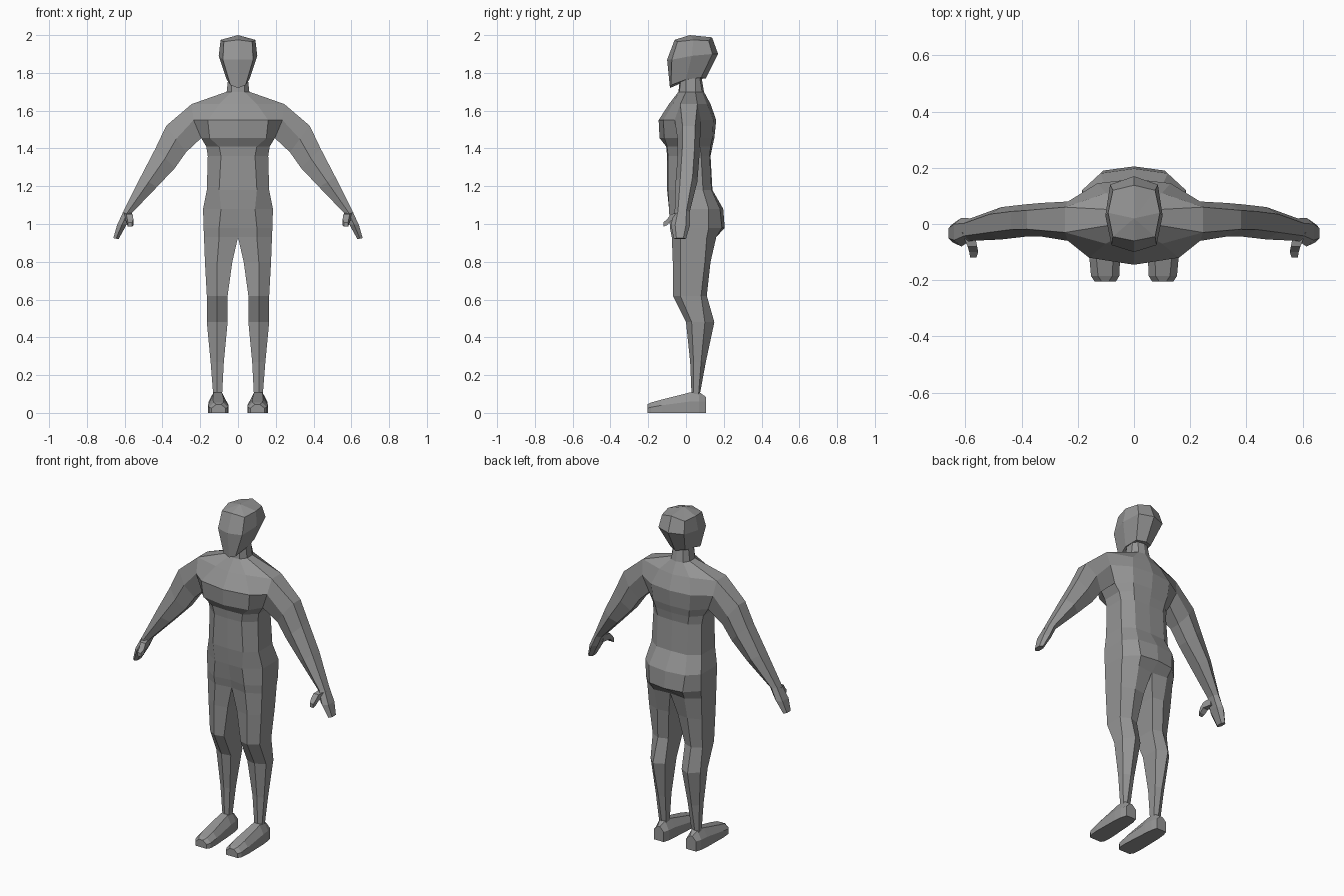
import bpy, bmesh

grey = bpy.data.materials.new("mid_grey")
grey.diffuse_color = (0.3, 0.3, 0.3, 1)


def add_loft(bm, rings, closed=True, skip=lambda i, j: False, caps=(False, False)):
    """Join consecutive rings of points with quads."""
    vs = [[bm.verts.new(p) for p in r] for r in rings]
    n = len(rings[0])
    for i in range(len(vs) - 1):
        for j in range(n if closed else n - 1):
            if not skip(i, j):
                k = (j + 1) % n
                bm.faces.new((vs[i][j], vs[i][k], vs[i + 1][k], vs[i + 1][j]))
    for ring, cap in ((vs[0], caps[0]), (vs[-1], caps[1])):
        if cap:
            bm.faces.new(ring)


def finish(name, bm):
    """Weld, mirror across x and colour."""
    bmesh.ops.remove_doubles(bm, verts=bm.verts, dist=0.0005)
    bmesh.ops.dissolve_degenerate(bm, edges=bm.edges, dist=0.0005)
    bmesh.ops.recalc_face_normals(bm, faces=bm.faces)
    me = bpy.data.meshes.new(name)
    bm.to_mesh(me)
    bm.free()
    me.materials.append(grey)
    ob = bpy.data.objects.new(name, me)
    bpy.context.collection.objects.link(ob)
    m = ob.modifiers.new("mirror", 'MIRROR')
    m.use_clip = True
    return ob


# Body half sections:
# z, inner x, inner front y, front x, front y, side x, side y front/back, back x, back y, inner back y
legs = [
    (0.08, .085, .035, .11, .03, .13, .04, .065, .11, .07, .065),
    (0.27, .075, .03, .11, .022, .145, .04, .08, .11, .105, .09),
    (0.48, .055, .01, .11, 0, .165, .03, .10, .115, .15, .12),
    (0.62, .055, -.055, .11, -.07, .165, -.03, .08, .11, .11, .09),
    (0.80, .03, -.055, .11, -.07, .175, -.03, .10, .10, .13, .12),
]
torso = [
    (0.93, 0, -.06, .10, -.075, .18, -.03, .11, .10, .16, .15),
    (0.98, 0, -.07, .10, -.085, .182, -.03, .12, .11, .19, .205),
    (1.08, 0, -.09, .09, -.09, .185, -.03, .12, .12, .18, .197),
    (1.18, 0, -.10, .10, -.095, .165, -.04, .09, .10, .135, .14),
    (1.36, 0, -.10, .09, -.095, .16, -.04, .08, .10, .125, .13),
    (1.41, 0, -.105, .10, -.10, .168, -.045, .075, .11, .13, .14),
    (1.455, 0, -.14, .15, -.115, .195, -.045, .07, .12, .14, .15),
    (1.55, 0, -.145, .16, -.12, .235, -.06, .08, .13, .145, .16),
    (1.635, 0, -.09, .10, -.07, .245, -.03, .06, .10, .11, .13),
    (1.70, 0, -.04, .035, -.035, .06, 0, .05, .04, .085, .095),
    (1.79, 0, -.03, .03, -.025, .05, 0, .05, .03, .07, .08),
]


def section(r):
    z, x0, yf, xc, yc, w, sf, sb, xb, yb, y1 = r
    return [(x0, yf, z), (xc, yc, z), (w, sf, z), (w, sb, z), (xb, yb, z), (x0, y1, z)]


rings = [section(r) for r in legs + torso]
crotch = len(legs)
armpit = crotch + 6


# Inner thigh faces stop at the crotch, shoulder faces are left open for the arm
def open_face(i, j):
    return (j == 5 and i >= crotch) or (j == 2 and armpit <= i < armpit + 2)


bm = bmesh.new()
add_loft(bm, rings, skip=open_face, caps=(True, False))

# Arm and hand, welded to the shoulder: upper x, z, lower x, z, front y, back y
arm = [
    (.38, 1.52, .275, 1.38, -.045, .075),
    (.437, 1.40, .335, 1.295, -.045, .07),
    (.515, 1.25, .43, 1.195, -.055, .06),
    (.605, 1.07, .56, 1.06, -.06, .02),
    (.64, .995, .588, 1.0, -.08, .022),
    (.66, .925, .632, .92, -.065, 0),
]
a, b, c = rings[armpit:armpit + 3]
arm_rings = [[c[2], b[2], a[2], a[3], b[3], c[3]]]
for xu, zu, xl, zl, yf, yb in arm:
    t = (yb - yf) * 0.22
    xm, zm = (xu + xl) / 2, (zu + zl) / 2
    arm_rings.append([(xu, yf + t, zu), (xm, yf, zm), (xl, yf + t, zl),
                      (xl, yb - t, zl), (xm, yb, zm), (xu, yb - t, zu)])
add_loft(bm, arm_rings, caps=(False, True))
finish("body", bm)

# Thumb: x, y, z, half size
bm = bmesh.new()
add_loft(bm, [[(x + s, y, z + s), (x - s, y, z + s), (x - s, y, z - s), (x + s, y, z - s)]
              for x, y, z, s in [(.59, -.03, 1.04, .022), (.575, -.08, 1.035, .017),
                                 (.57, -.10, 1.01, .016), (.572, -.12, .997, .011)]],
         caps=(True, True))
finish("thumb", bm)

# Foot: y, inner x, outer x, side height, top height
foot = [(.105, .075, .14, .06, .085), (.07, .065, .15, .06, .11), (.02, .06, .155, .06, .108),
        (-.13, .05, .158, .04, .07), (-.185, .052, .153, .03, .055), (-.205, .065, .14, .025, .045)]
bm = bmesh.new()
add_loft(bm, [[(xi, y, 0), (xi, y, zs), (xi + .025, y, zt), (xo - .025, y, zt), (xo, y, zs), (xo, y, 0)]
              for y, xi, xo, zs, zt in foot], caps=(True, True))
finish("foot", bm)

# Head: half sections from under the jaw to the crown
bm = bmesh.new()
add_loft(bm, [
    [(0, .02, 1.765)] * 5,
    [(0, -.085, 1.72), (.04, -.08, 1.735), (.06, 0, 1.765), (.05, .08, 1.775), (0, .105, 1.77)],
    [(0, -.10, 1.87), (.08, -.075, 1.87), (.102, .03, 1.89), (.085, .14, 1.90), (0, .17, 1.90)],
    [(0, -.06, 1.975), (.075, -.045, 1.965), (.092, .04, 1.975), (.075, .12, 1.97), (0, .138, 1.988)],
    [(0, .02, 2.0)] * 5,
], closed=False)
finish("head", bm)
